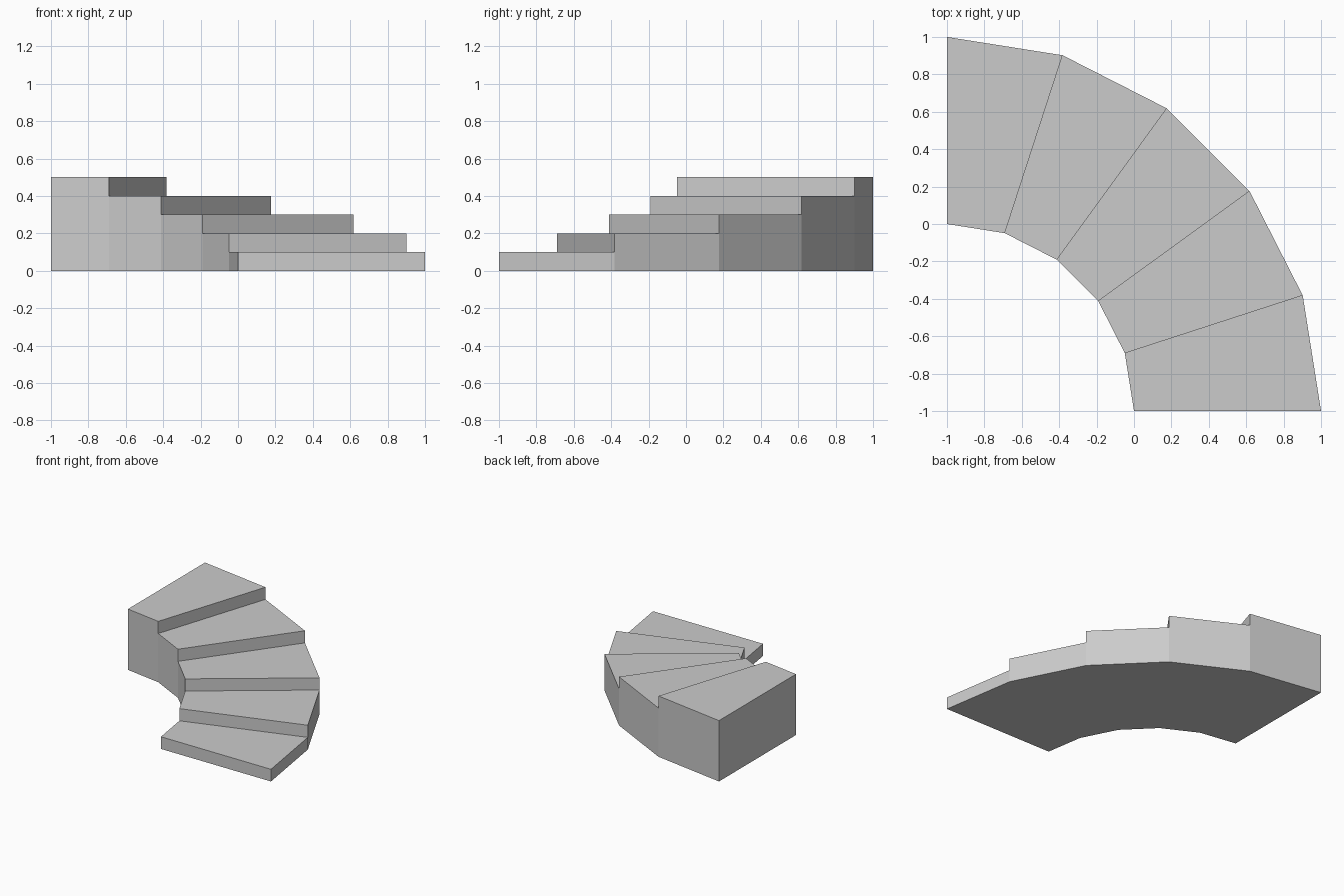
import bpy
import bmesh
from math import cos, sin, radians

cube = bpy.data.objects.get("Cube")
if cube:
    bpy.data.objects.remove(cube, do_unlink=True)

STEPS = 5
RISE = 0.1
TURN = radians(90 / STEPS)
INNER, OUTER = 1.0, 2.0

# Plain grey stone
stone = bpy.data.materials.new("grey_stone")
stone.use_nodes = True
colour = (0.6, 0.6, 0.6, 1)
stone.diffuse_color = colour
stone.node_tree.nodes["Principled BSDF"].inputs["Base Color"].default_value = colour

bm = bmesh.new()
corners = {}


def corner(radius, spoke, level):
    """Shared vertex on a spoke of the quarter turn, at a whole number of rises."""
    key = (radius, spoke, level)
    if key not in corners:
        a = spoke * TURN
        corners[key] = bm.verts.new((radius * cos(a) - 1, radius * sin(a) - 1, level * RISE))
    return corners[key]


def face(*keys):
    # dict.fromkeys drops the repeated corner of the lowest step
    bm.faces.new(dict.fromkeys(corner(*k) for k in keys))


for i in range(STEPS):
    top = i + 1
    # Tread
    face((INNER, i, top), (OUTER, i, top), (OUTER, i + 1, top), (INNER, i + 1, top))
    # Riser
    face((INNER, i, i), (OUTER, i, i), (OUTER, i, top), (INNER, i, top))
    # Inner and outer side walls, down to the ground
    for r in (INNER, OUTER):
        face((r, i, 0), (r, i + 1, 0), (r, i + 1, top), (r, i, top), (r, i, i))

# Back wall and underside
face((INNER, STEPS, 0), (OUTER, STEPS, 0), (OUTER, STEPS, STEPS), (INNER, STEPS, STEPS))
face(*[(INNER, i, 0) for i in range(STEPS + 1)],
     *[(OUTER, i, 0) for i in reversed(range(STEPS + 1))])

bmesh.ops.recalc_face_normals(bm, faces=bm.faces)
mesh = bpy.data.meshes.new("curved_stairs")
bm.to_mesh(mesh)
bm.free()
mesh.materials.append(stone)
stairs = bpy.data.objects.new("curved_stairs", mesh)
bpy.context.collection.objects.link(stairs)
